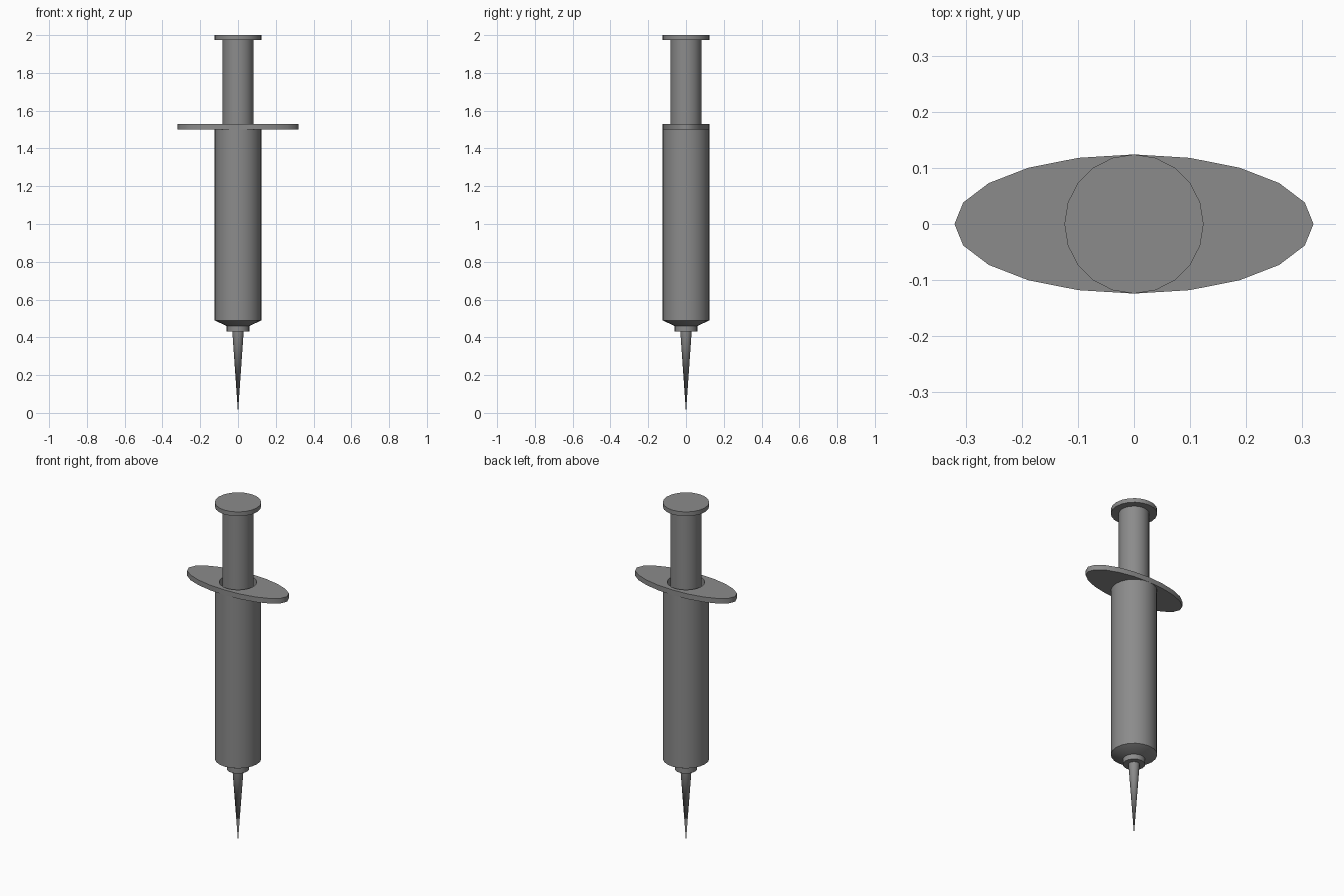
import bpy, bmesh, math

if "Cube" in bpy.data.objects:
    bpy.data.objects.remove(bpy.data.objects["Cube"])

SIDES = 20

# Dark grey finish shared by all parts
dark = bpy.data.materials.new("dark_grey")
dark.diffuse_color = (0.26, 0.26, 0.26, 1)
dark.use_nodes = True
dark.node_tree.nodes["Principled BSDF"].inputs["Base Color"].default_value = dark.diffuse_color


def lathe(name, profile):
    """Spin a profile of (rx, ry, z) rings about z; radius 0 makes a pole."""
    bm = bmesh.new()
    rings = []
    for rx, ry, z in profile:
        if rx == 0:
            rings.append([bm.verts.new((0, 0, z))] * SIDES)
        else:
            rings.append([bm.verts.new((rx * math.cos(2 * math.pi * i / SIDES),
                                        ry * math.sin(2 * math.pi * i / SIDES), z))
                          for i in range(SIDES)])
    for a, b in zip(rings, rings[1:]):
        for i in range(SIDES):
            j = (i + 1) % SIDES
            bm.faces.new(list(dict.fromkeys((a[i], a[j], b[j], b[i]))))
    bmesh.ops.recalc_face_normals(bm, faces=bm.faces)
    mesh = bpy.data.meshes.new(name)
    bm.to_mesh(mesh)
    bm.free()
    mesh.materials.append(dark)
    obj = bpy.data.objects.new(name, mesh)
    bpy.context.collection.objects.link(obj)
    bpy.ops.object.select_all(action='DESELECT')
    obj.select_set(True)
    bpy.context.view_layer.objects.active = obj
    bpy.ops.object.shade_smooth_by_angle(angle=math.radians(50))
    return obj


def round_part(name, points):
    return lathe(name, [(r, r, z) for r, z in points])


# Hollow barrel with its oval finger flange around the open top
R, BORE = 0.124, 0.10
lathe("barrel", [(0, 0, 0.46), (0.06, 0.06, 0.46), (R, R, 0.49), (R, R, 1.50),
                 (0.32, R, 1.50), (0.32, R, 1.53), (BORE, BORE, 1.53),
                 (BORE, BORE, 0.50), (0, 0, 0.50)])

# Plunger: thumb plate, rod and stopper inside the bore
round_part("plunger", [(0, 2.0), (R, 2.0), (R, 1.975), (0.082, 1.975),
                       (0.082, 1.0), (0.098, 1.0), (0.098, 0.95), (0, 0.95)])

# Needle hub and tapering needle
round_part("needle_hub", [(0, 0.46), (0.06, 0.46), (0.06, 0.43), (0, 0.43)])
round_part("needle", [(0, 0.43), (0.03, 0.43), (0, 0)])
